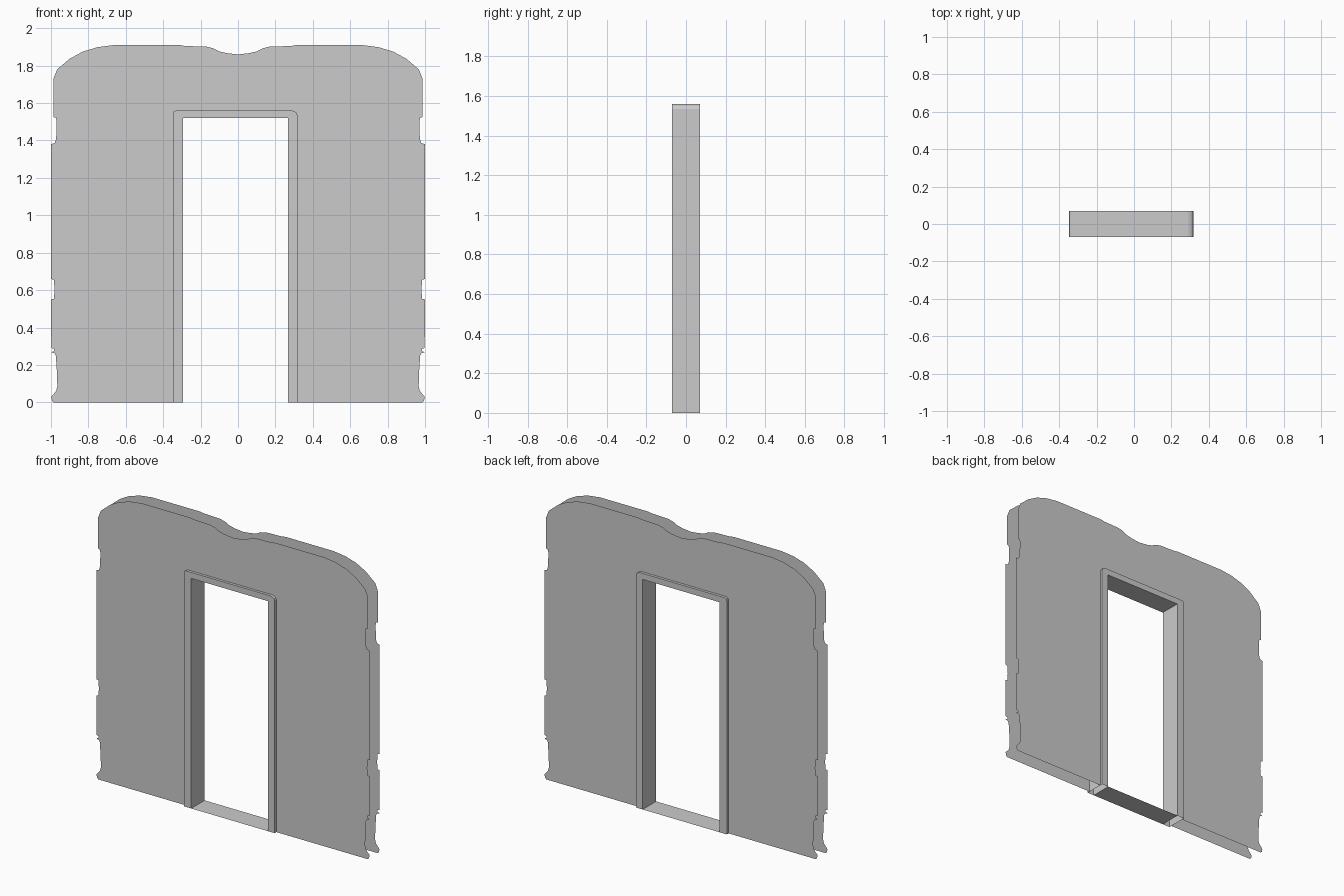
import bpy


def build(name, loop, half_depth, open_edges=None, threshold=None):
    """Front and back faces from an x-z loop; optional rim, skipping open_edges."""
    n = len(loop)
    verts = [(x, -half_depth, z) for x, z in loop] + [(x, half_depth, z) for x, z in loop]
    faces = [tuple(range(n)), tuple(reversed(range(n, 2 * n)))]
    if open_edges is not None:
        for i in range(n):
            if i not in open_edges:
                j = (i + 1) % n
                faces.append((j, i, n + i, n + j))
    if threshold:
        a, b = threshold
        faces.append((a, b, n + b, n + a))
    mesh = bpy.data.meshes.new(name)
    mesh.from_pydata(verts, [], faces)
    mesh.update()
    obj = bpy.data.objects.new(name, mesh)
    bpy.context.collection.objects.link(obj)
    return obj


# Right half of the wall silhouette, from the floor up to the centre dip
half = [
    (0.985, 0), (0.995, 0.01), (0.998, 0.03), (0.973, 0.06), (0.966, 0.085),
    (0.968, 0.16), (0.974, 0.25), (0.98, 0.262), (1.0, 0.267), (0.984, 0.274),
    (0.982, 0.286), (0.998, 0.29), (1.0, 0.55), (0.984, 0.554), (0.981, 0.6),
    (0.984, 0.655), (1.0, 0.66), (1.0, 1.38), (0.98, 1.386), (0.972, 1.41),
    (0.97, 1.505), (0.974, 1.522), (0.987, 1.525), (0.987, 1.73), (0.967, 1.78),
    (0.9, 1.837), (0.83, 1.875), (0.75, 1.899), (0.665, 1.91), (0.31, 1.91),
    (0.285, 1.905), (0.17, 1.902), (0.13, 1.892), (0.10, 1.876), (0.06, 1.867),
]
outline = half + [(0, 1.86)] + [(-x, z) for x, z in reversed(half)]

# Door frame outlines, outer right-to-left and inner left-to-right
outer = [
    (0.317, 0), (0.317, 1.535), (0.311, 1.55), (0.302, 1.556), (0.288, 1.56),
    (-0.333, 1.56), (-0.344, 1.554), (-0.347, 1.543), (-0.347, 0),
]
inner = [(-0.293, 0), (-0.293, 1.52), (0.268, 1.52), (0.268, 0)]

# Two flat wall sheets, open at the rim
build("wall_panels", outline + outer[::-1], 0.052)

# Hollow door frame with open jamb feet and a flat threshold
k = len(outer)
build("door_frame", outer + inner, 0.07,
      open_edges={k - 1, k + 3}, threshold=(k, k + 3))
